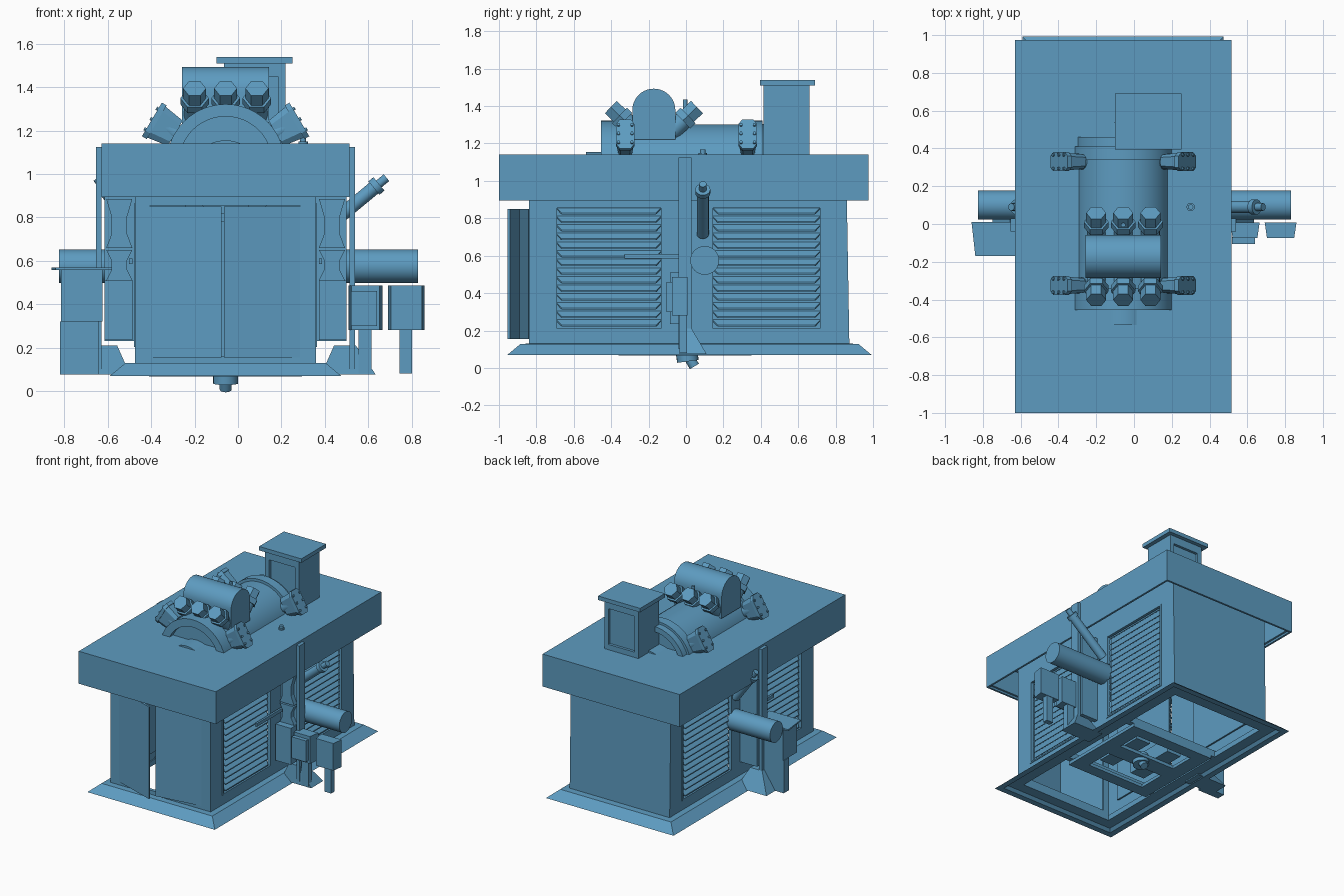
import bpy, bmesh, math
from mathutils import Vector

if "Cube" in bpy.data.objects:
    bpy.data.objects.remove(bpy.data.objects["Cube"])

CX = -0.057  # symmetry line of the housing
ROUND = []
PAINT = bpy.data.materials.new("blue_paint")
PAINT.diffuse_color = (0.11, 0.33, 0.53, 1)
PAINT.use_nodes = True
PAINT.node_tree.nodes["Principled BSDF"].inputs["Base Color"].default_value = PAINT.diffuse_color


def mesh_obj(name, verts, faces):
    me = bpy.data.meshes.new(name)
    me.from_pydata(verts, [], faces)
    bm = bmesh.new()
    bm.from_mesh(me)
    bmesh.ops.recalc_face_normals(bm, faces=bm.faces)
    bm.to_mesh(me)
    bm.free()
    me.materials.append(PAINT)
    ob = bpy.data.objects.new(name, me)
    bpy.context.collection.objects.link(ob)
    return ob


def loft(name, rings, closed=False):
    n, k = len(rings[0]), len(rings)
    faces = [(a * n + i, a * n + (i + 1) % n, (a + 1) % k * n + (i + 1) % n, (a + 1) % k * n + i)
             for a in range(k if closed else k - 1) for i in range(n)]
    if not closed:
        faces += [tuple(range(n)), tuple(range((k - 1) * n, k * n))]
    return mesh_obj(name, [p for r in rings for p in r], faces)


def rect(x0, x1, y0, y1, z, out=0.0):
    return [(x0 - out, y0 - out, z), (x1 + out, y0 - out, z), (x1 + out, y1 + out, z), (x0 - out, y1 + out, z)]


def box(name, x0, x1, y0, y1, z0, z1):
    return loft(name, [rect(x0, x1, y0, y1, z0), rect(x0, x1, y0, y1, z1)])


def cyl(name, p0, p1, r, n=32):
    p0, p1 = Vector(p0), Vector(p1)
    q = (p1 - p0).to_track_quat('Z', 'Y')
    rings = [[tuple(c + q @ Vector((r * math.cos(t), r * math.sin(t), 0)))
              for t in (2 * math.pi * i / n for i in range(n))] for c in (p0, p1)]
    ob = loft(name, rings)
    if n > 8:
        ROUND.append(ob)
    return ob


def lathe_y(name, cz, profile, n=48, closed=False):
    rings = [[(CX + r * math.cos(2 * math.pi * i / n), y, cz + r * math.sin(2 * math.pi * i / n))
              for i in range(n)] for r, y in profile]
    ROUND.append(loft(name, rings, closed))


# roof: shell open underneath
R = (-0.63, 0.515, -1.0, 0.975)
loft("roof", [rect(*R, z, o) for o, z in ((-0.03, 1.1), (-0.03, 0.91), (-0.015, 0.91), (-0.015, 0.895), (0, 0.895), (0, 1.14))])

# flared skirt ring
B = (-0.475, 0.36, -0.84, 0.877)
loft("base_skirt", [rect(*B, z, o) for o, z in ((0.115, 0.07), (0.045, 0.128), (0.0, 0.13), (-0.03, 0.13), (-0.03, 0.09), (0.05, 0.09), (0.07, 0.07))], closed=True)

# housing walls: solid back, front door frame, louvred sides
loft("back_wall", [rect(B[0], B[1], 0.84, y, z) for y, z in ((0.874, 0.09), (0.86, 0.9), (0.86, 1.1))])
for n, x0, x1, z0, z1 in (("left", B[0], -0.405, 0.1, 1.1), ("right", 0.285, B[1], 0.1, 1.1),
                          ("top", -0.405, 0.285, 0.855, 1.1), ("bottom", -0.405, 0.285, 0.1, 0.16)):
    box("door_frame_" + n, x0, x1, -0.84, -0.815, z0, z1)
for s, side in ((1, "right"), (-1, "left")):
    def X(d):
        return CX + s * d

    def sbox(name, d0, d1, *rest):
        box(f"{side}_{name}", *sorted((X(d0), X(d1))), *rest)

    for y0, y1 in ((-0.835, -0.695), (-0.13, 0.14), (0.72, 0.86)):
        sbox("wall_post", 0.395, 0.417, y0, y1, 0.1, 1.1)
    for y0, y1 in ((-0.695, -0.13), (0.14, 0.72)):
        sbox("wall_lower", 0.395, 0.417, y0, y1, 0.1, 0.21)
        sbox("wall_upper", 0.395, 0.417, y0, y1, 0.86, 1.1)
        sbox("louvre_back", 0.372, 0.384, y0, y1, 0.2, 0.87)
        # sloping louvre slats with mitred ends
        for i in range(14):
            z = 0.215 + i * 0.0462
            e = 0.03
            loft(f"{side}_louvre_slat", [
                [(X(d), y0 + m, z + a), (X(d), y1 - m, z + a), (X(d), y1 - m, z + b), (X(d), y0 + m, z + b)]
                for d, m, a, b in ((0.383, 0, 0.044, 0.038), (0.42, e, 0.014, 0.006))])
        ya, yb = y0 - 0.008, y1 + 0.008
        for a, b, c, d in ((ya, yb, 0.202, 0.212), (ya, yb, 0.855, 0.865), (ya, y0 + 0.004, 0.202, 0.865), (y1 - 0.004, yb, 0.202, 0.865)):
            sbox("louvre_frame", 0.41, 0.422, a, b, c, d)
    # centre post, flared foot, pedestal and waisted brackets
    sbox("post", 0.572, 0.597, -0.04, 0.03, 0.1, 1.125)
    loft(f"{side}_post_foot", [rect(*sorted((X(0.44), X(0.692))), -0.035, 0.11, 0.075),
                               rect(*sorted((X(0.5), X(0.6))), -0.025, 0.03, 0.21)])
    sbox("pedestal", 0.417, 0.558, 0.0, 0.03, 0.23, 0.895)
    for zs in ((0.885, 0.8, 0.725, 0.66), (0.65, 0.6, 0.56, 0.51)):
        loft(f"{side}_waisted_bracket", [rect(*sorted((X(0.49 - w), X(0.49 + w))), -0.035, 0.005, z)
                                         for w, z in zip((0.06, 0.035, 0.035, 0.06), zs)])
    sbox("control_box", 0.43, 0.558, -0.085, 0.0, 0.235, 0.51)
    # horizontal drum through the side
    cyl(f"{side}_side_drum", (X(0.41), 0.1, 0.575), (0.83 if s > 0 else -0.825, 0.1, 0.575), 0.077)
    sbox("rail", 0.43, 0.445, -0.33, 0.0, 0.585, 0.61)

# tilted rods
for side, a, b in (("right", (0.36, 0.09, 0.715), (0.665, 0.09, 0.967)), ("left", (-0.475, 0.09, 0.74), (-0.635, 0.09, 0.96))):
    a, b = Vector(a), Vector(b)
    u = (b - a).normalized()
    cyl(f"{side}_rod", a, b - u * 0.04, 0.032, 20)
    cyl(f"{side}_rod_collar", b - u * 0.05, b - u * 0.02, 0.04, 20)
    cyl(f"{side}_rod_tip", b - u * 0.02, b + u * 0.025, 0.02, 16)

# double doors, left one further ajar
for name, hx, fx, fy in (("left_door", -0.405, -0.075, -0.955), ("right_door", 0.285, -0.065, -0.89)):
    h, f, n = Vector((hx, -0.842, 0)), Vector((fx, fy, 0)), Vector((0, 0.015, 0))
    loft(name, [[tuple(p + Vector((0, 0, z))) for p in (h, f, f + n, h + n)] for z in (0.155, 0.85)])

# hanging boxes on the right
for i, (x0, x1, l0, l1) in enumerate(((0.51, 0.665, 0.555, 0.615), (0.692, 0.86, 0.745, 0.803))):
    loft(f"hanging_box_{i}", [[(x0 + 0.012, -0.075, z), (x1 - 0.012, -0.075, z), (x1, 0.008, z), (x0, 0.008, z)] for z in (0.28, 0.485)])
    box(f"hanging_box_leg_{i}", l0, l1, -0.035, 0.005, 0.08, 0.28)
box("hanging_box_bracket", 0.52, 0.64, -0.105, -0.07, 0.3, 0.46)

# hopper cabinet on the left
loft("hopper_lid", [[(-0.86, 0.01, z), (-0.84, -0.17, z), (-0.58, -0.17, z), (-0.58, 0.01, z)] for z in (0.557, 0.568)])
box("hopper_box", -0.815, -0.625, -0.16, 0.005, 0.32, 0.557)
box("hopper_leg", -0.82, -0.64, -0.06, 0.005, 0.075, 0.32)

# roof barrel with recessed front flange, back flange and shaft
lathe_y("barrel", 1.05, [(0.252, -0.415), (0.252, 0.41)])
lathe_y("front_flange", 1.05, [(0.215, -0.415), (0.215, -0.455), (0.272, -0.455), (0.272, -0.34), (0.24, -0.34)], closed=True)
lathe_y("back_flange", 1.05, [(0.272, 0.34), (0.272, 0.41), (0.255, 0.41), (0.255, 0.46), (0.215, 0.46), (0.215, 0.34)], closed=True)
lathe_y("shaft", 0.985, [(0.17, -0.535), (0.17, 0.54)])

# four radial ports with bolted oval cover plates
for s in (1, -1):
    for y in (-0.325, 0.33):
        u = Vector((s * 0.86, 0, 0.51))
        t = Vector((-s * 0.51, 0, 0.86))
        c = Vector((CX, y, 1.05))
        yv = Vector((0, 1, 0))
        cyl("port_pipe", c + u * 0.2, c + u * 0.35, 0.042, 24)
        octo = ((0.05, 0.06), (0.03, 0.09), (-0.03, 0.09), (-0.05, 0.06), (-0.05, -0.06), (-0.03, -0.09), (0.03, -0.09), (0.05, -0.06))
        for name, d0, d1, k0, k1 in (("port_block", 0.27, 0.37, 0.75, 0.92), ("port_plate", 0.37, 0.395, 1.0, 1.0)):
            loft(name, [[tuple(c + u * d + yv * a * k + t * b * k) for a, b in octo] for d, k in ((d0, k0), (d1, k1))])
        for a in (-0.036, 0.036):
            for b in (-0.055, 0, 0.055):
                p = c + u * 0.39 + yv * a + t * b
                cyl("port_bolt", p, p + u * 0.014, 0.009, 6)

# domed manifold with hex caps on both flanks
arch = [(-0.172 + 0.115 * math.cos(math.pi * i / 20), 1.378 + 0.115 * math.sin(math.pi * i / 20)) for i in range(21)]
arch = [(-0.057, 1.22)] + arch + [(-0.287, 1.22)]
ROUND.append(loft("manifold", [[(x, y, z) for y, z in arch] for x in (-0.258, 0.142)]))
for x in (-0.2, CX, 0.087):
    for s in (1, -1):
        u = Vector((0, s * 0.72, 0.69))
        p = Vector((x, -0.172 + s * 0.09, 1.26))
        cyl("cap_neck", p, p + u * 0.1, 0.05, 20)
        cyl("cap_flange", p + u * 0.09, p + u * 0.13, 0.066, 6)
        cyl("cap_nut", p + u * 0.13, p + u * 0.195, 0.053, 6)
cyl("vent_pin", (CX, -0.005, 1.3), (CX, -0.005, 1.435), 0.012, 12)

# chimney with recessed panels front and back
box("chimney_core", -0.065, 0.22, 0.435, 0.64, 1.13, 1.51)
for y0, y1 in ((0.415, 0.435), (0.64, 0.66)):
    for x0, x1, z0, z1 in ((-0.065, -0.03, 1.13, 1.51), (0.185, 0.22, 1.13, 1.51), (-0.03, 0.185, 1.13, 1.18), (-0.03, 0.185, 1.45, 1.51)):
        box("chimney_frame", x0, x1, y0, y1, z0, z1)
box("chimney_cap", -0.1, 0.252, 0.395, 0.69, 1.51, 1.54)

# roof knob
cyl("roof_knob_base", (0.3, 0.09, 1.13), (0.3, 0.09, 1.15), 0.022, 16)
cyl("roof_knob", (0.3, 0.09, 1.15), (0.3, 0.09, 1.168), 0.014, 16)

# underside: open chassis frame, cross beams, inner blocks and drain nozzle
for x0, x1, y0, y1 in ((-0.41, 0.295, -0.36, -0.27), (-0.41, 0.295, 0.26, 0.35), (-0.41, -0.3, -0.27, 0.26), (0.185, 0.295, -0.27, 0.26),
                       (-0.3, 0.185, -0.06, 0.07)):
    box("chassis_bar", x0, x1, y0, y1, 0.066, 0.09)
for s in (1, -1):
    box("chassis_block", *sorted((CX + s * 0.08, CX + s * 0.2)), -0.2, 0.2, 0.09, 0.2)
    box("cross_beam", -0.46, 0.345, s * 0.33 - 0.02, s * 0.33 + 0.02, 0.09, 0.14)
cyl("drain_body", (CX, 0.0, 0.11), (CX, 0.01, 0.035), 0.058, 20)
cyl("drain_nozzle", (CX, 0.02, 0.05), (CX, 0.045, 0.008), 0.028, 16)

# smooth the round parts, keep edges sharp
bpy.ops.object.select_all(action='DESELECT')
for ob in ROUND:
    ob.select_set(True)
bpy.context.view_layer.objects.active = ROUND[0]
bpy.ops.object.shade_smooth_by_angle(angle=math.radians(35))
